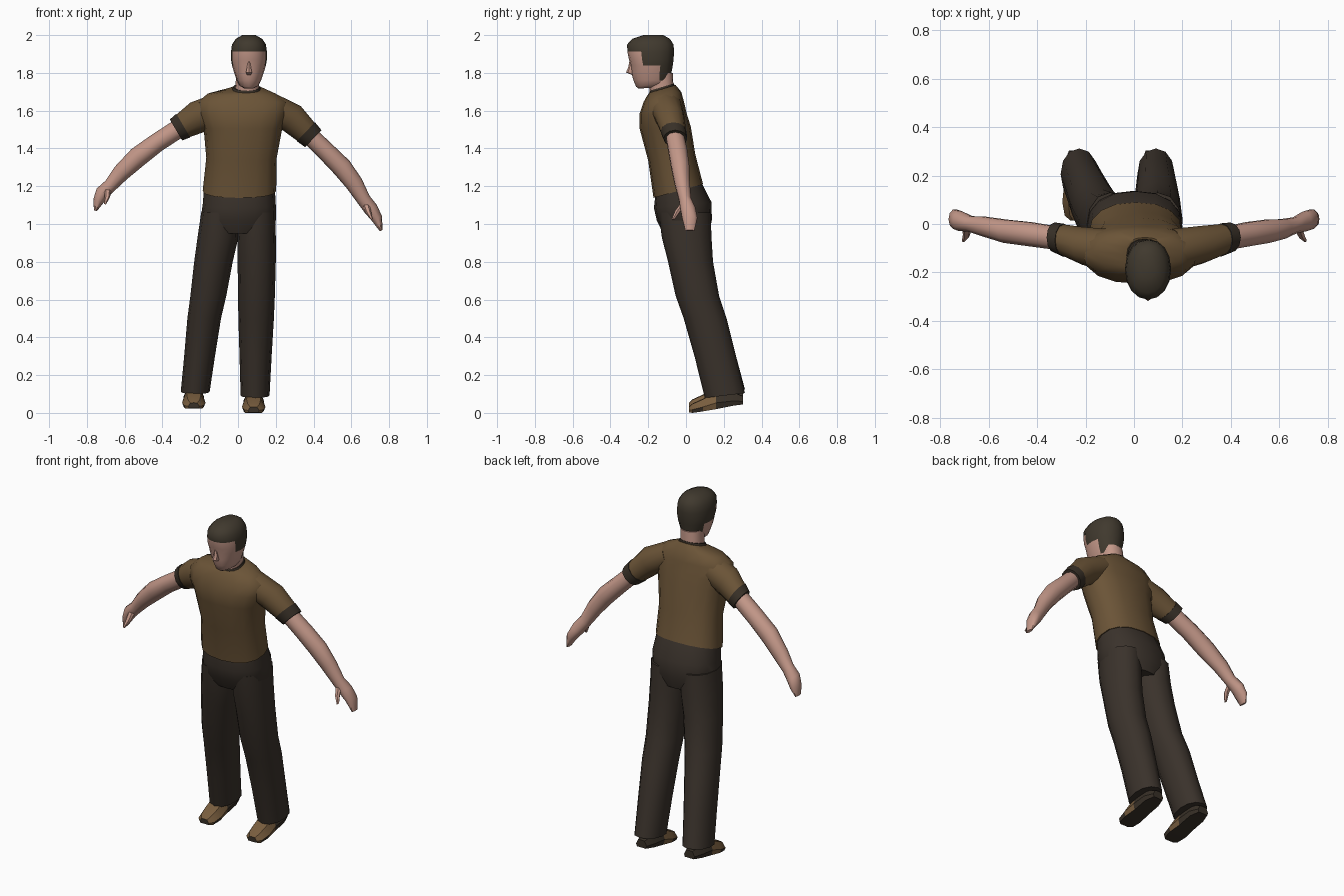
import bpy, bmesh, math
from mathutils import Vector

if "Cube" in bpy.data.objects:
    bpy.data.objects.remove(bpy.data.objects["Cube"])


def material(name, rgb):
    m = bpy.data.materials.new(name)
    m.diffuse_color = [((c / 255 + 0.055) / 1.055) ** 2.4 for c in rgb] + [1]
    m.use_nodes = True
    m.node_tree.nodes["Principled BSDF"].inputs["Base Color"].default_value = m.diffuse_color
    return m


SKIN = material("skin", (196, 152, 137))
SHIRT = material("brown_shirt", (107, 84, 55))
TRIM = material("dark_trim", (56, 48, 39))
PANTS = material("dark_trousers", (58, 50, 43))
HAIR = material("dark_hair", (64, 57, 46))
TAN = material("tan_shoe", (120, 93, 62))


def power(v, n):
    return math.copysign(abs(v) ** (2 / n), v)


def ring(x0, x1, yf, yb, z, tilt=0, n=2.3, seg=16):
    """Horizontal cross-section, optionally rising toward the back."""
    cx, cy, rx, ry = (x0 + x1) / 2, (yf + yb) / 2, (x1 - x0) / 2, (yb - yf) / 2
    pts = []
    for i in range(seg):
        a = 2 * math.pi * i / seg
        dy = -ry * power(math.cos(a), n)
        pts.append(Vector((cx + rx * power(math.sin(a), n), cy + dy, z + tilt * dy)))
    return pts


def limb_rings(path, seg=10):
    """Rings across a path of (x, y, z, radius, y radius)."""
    rings = []
    for i, (x, y, z, r, ry) in enumerate(path):
        a, b = path[max(i - 1, 0)], path[min(i + 1, len(path) - 1)]
        d = Vector((b[0] - a[0], 0, b[2] - a[2])).normalized()
        u = Vector((-d.z, 0, d.x)) * r
        rings.append([Vector((x, y, z)) + u * math.cos(2 * math.pi * k / seg)
                      + Vector((0, ry, 0)) * math.sin(2 * math.pi * k / seg)
                      for k in range(seg)])
    return rings


def loft(name, rings, mats, rule=None, angle=45):
    bm = bmesh.new()
    rows = [[bm.verts.new(p) for p in r] for r in rings]
    for a, b in zip(rows, rows[1:]):
        for i in range(len(a)):
            j = (i + 1) % len(a)
            bm.faces.new((a[i], a[j], b[j], b[i]))
    bm.faces.new(rows[0])
    bm.faces.new(rows[-1])
    bmesh.ops.recalc_face_normals(bm, faces=bm.faces[:])
    if rule:
        for f in bm.faces:
            f.material_index = rule(f.calc_center_median(), f.normal)
    me = bpy.data.meshes.new(name)
    bm.to_mesh(me)
    bm.free()
    ob = bpy.data.objects.new(name, me)
    bpy.context.collection.objects.link(ob)
    for m in mats:
        me.materials.append(m)
    bpy.ops.object.select_all(action='DESELECT')
    ob.select_set(True)
    bpy.context.view_layer.objects.active = ob
    bpy.ops.object.shade_smooth_by_angle(angle=math.radians(angle))
    return ob


# Shirt body, leaning slightly with the rising hem
loft("shirt", [ring(*r) for r in (
    (-.187, .202, -.172, .09, 1.175, .28), (-.168, .205, -.2, .05, 1.35, .12),
    (-.182, .235, -.245, .025, 1.51, .05), (-.21, .26, -.247, .005, 1.58),
    (-.215, .265, -.225, -.01, 1.645), (-.16, .20, -.205, -.025, 1.69, .1),
    (-.04, .13, -.195, -.055, 1.715, .3))], [SHIRT])

# Collar and neck
loft("collar", [ring(*r) for r in (
    (-.035, .122, -.197, -.06, 1.705, .3), (-.025, .116, -.193, -.063, 1.725, .3))], [TRIM])
loft("neck", [ring(*r) for r in (
    (-.017, .11, -.19, -.066, 1.70, .3), (-.008, .113, -.205, -.07, 1.80))], [SKIN])


# Head with the hairline chosen by height and depth
def hairline(c, n):
    return int(c.z > 1.91 or (c.y > -.14 and c.z > 1.755)
               or (c.y > -.175 and c.z > 1.87) or (c.y > -.225 and c.z > 1.845))


X = .058
loft("head", [ring(X - w, X + w, f, b, z, t, 2.15) for w, f, b, z, t in (
    (.03, -.25, -.13, 1.722, .1), (.052, -.264, -.095, 1.735, .1), (.064, -.278, -.082, 1.76, 0),
    (.078, -.289, -.077, 1.80, 0), (.09, -.292, -.07, 1.84, 0), (.095, -.302, -.066, 1.87, 0),
    (.095, -.31, -.063, 1.912, 0), (.09, -.312, -.066, 1.95, 0),
    (.07, -.285, -.085, 1.98, 0), (.035, -.225, -.12, 2.0, 0))], [SKIN, HAIR], hairline)
loft("nose", [ring(X - w, X + w, f, -.27, z, seg=6) for w, f, z in (
    (.012, -.288, 1.79), (.018, -.318, 1.802), (.012, -.306, 1.83), (.006, -.30, 1.86))], [SKIN])

# Sleeves, cuffs, arms with hands, and thumbs
ARMS = {
    "left": (((-.11, -.11, 1.605, .085, .09), (-.215, -.09, 1.565, .086, .078),
              (-.325, -.057, 1.50, .062, .06)),
             ((-.31, -.06, 1.508, .05, .05), (-.43, -.042, 1.43, .05, .052),
              (-.53, -.03, 1.355, .054, .05), (-.62, -.01, 1.27, .046, .042),
              (-.675, 0, 1.205, .036, .034), (-.718, .012, 1.165, .038, .042),
              (-.74, .02, 1.12, .028, .042), (-.755, .02, 1.07, .008, .025)),
             ((-.69, -.01, 1.185, .02, .02), (-.692, -.045, 1.145, .015, .016),
              (-.705, -.068, 1.105, .006, .008))),
    "right": (((.16, -.11, 1.625, .075, .09), (.285, -.085, 1.56, .08, .078),
               (.395, -.057, 1.455, .06, .06)),
              ((.38, -.06, 1.468, .048, .05), (.47, -.042, 1.38, .05, .052),
               (.55, -.03, 1.30, .053, .05), (.615, -.02, 1.215, .047, .042),
               (.665, -.005, 1.13, .037, .034), (.703, .01, 1.08, .038, .042),
               (.735, .02, 1.03, .03, .042), (.758, .02, .965, .008, .025)),
              ((.675, -.01, 1.11, .02, .02), (.69, -.045, 1.065, .015, .016),
               (.708, -.068, 1.025, .006, .008))),
}
for side, (sleeve, arm, thumb) in ARMS.items():
    loft(side + "_sleeve", limb_rings(sleeve, 12), [SHIRT])
    a, b = Vector(sleeve[1]), Vector(sleeve[2])
    band = [a.lerp(b, t) for t in (.68, 1.03)]
    for p in band:
        p[3] += .003
        p[4] += .003
    loft(side + "_cuff", limb_rings([tuple(p) for p in band], 12), [TRIM])
    loft(side + "_arm", limb_rings(arm), [SKIN])
    loft(side + "_thumb", limb_rings(thumb, 6), [SKIN])

# Trouser seat
loft("trouser_seat", [ring(*r) for r in (
    (-.18, .195, -.162, .08, 1.19, .28), (-.187, .2, -.17, .135, 1.10, .1),
    (-.2, .2, -.155, .137, 1.02), (-.14, .14, -.12, .12, .95))], [PANTS])

# Trouser legs: inner and outer x for each side, sharing front and back depths
DEPTH = ((-.145, .13), (-.128, .135), (-.095, .143), (-.055, .175),
         (-.012, .215), (.045, .265), (.1, .312))
HEIGHT = (1.06, .93, .8, .62, .5, .3, .1)
LEGS = {
    "left": ((-.195, 0), (-.214, .002), (-.232, -.028), (-.252, -.062),
             (-.268, -.09), (-.285, -.122), (-.303, -.15)),
    "right": ((0, .198), (-.004, .2), (-.002, .2), (0, .195),
              (.002, .19), (.008, .178), (.014, .167)),
}
for side, widths in LEGS.items():
    drop = .012 if side == "left" else -.008
    rows = [ring(x0, x1, yf, yb, z + (drop if z < .2 else 0), .12 if z < .2 else 0, 2.1, 12)
            for (x0, x1), (yf, yb), z in zip(widths, DEPTH, HEIGHT)]
    loft(side + "_trouser_leg", rows, [PANTS])


# Shoes: tan uppers with dark sole, toe edge and heel
def shoe_colour(c, n):
    return int(n.z < -.3 or c.y > .19 or c.y < .02)


for side, cx, lift in (("left", -.234, .022), ("right", .083, 0)):
    rows = []
    for y, w, z0, z1 in ((.303, .035, .045, .09), (.25, .055, .038, .11), (.16, .055, .02, .115),
                         (.09, .062, .008, .075), (.035, .052, .0, .05), (.015, .03, .003, .032)):
        s = ((-.85, 0), (.85, 0), (1, .35), (.6, .95), (0, 1), (-.6, .95), (-1, .35))
        rows.append([Vector((cx + w * u, y, lift + z0 + (z1 - z0) * v)) for u, v in s])
    loft(side + "_shoe", rows, [TAN, TRIM], shoe_colour, 35)
